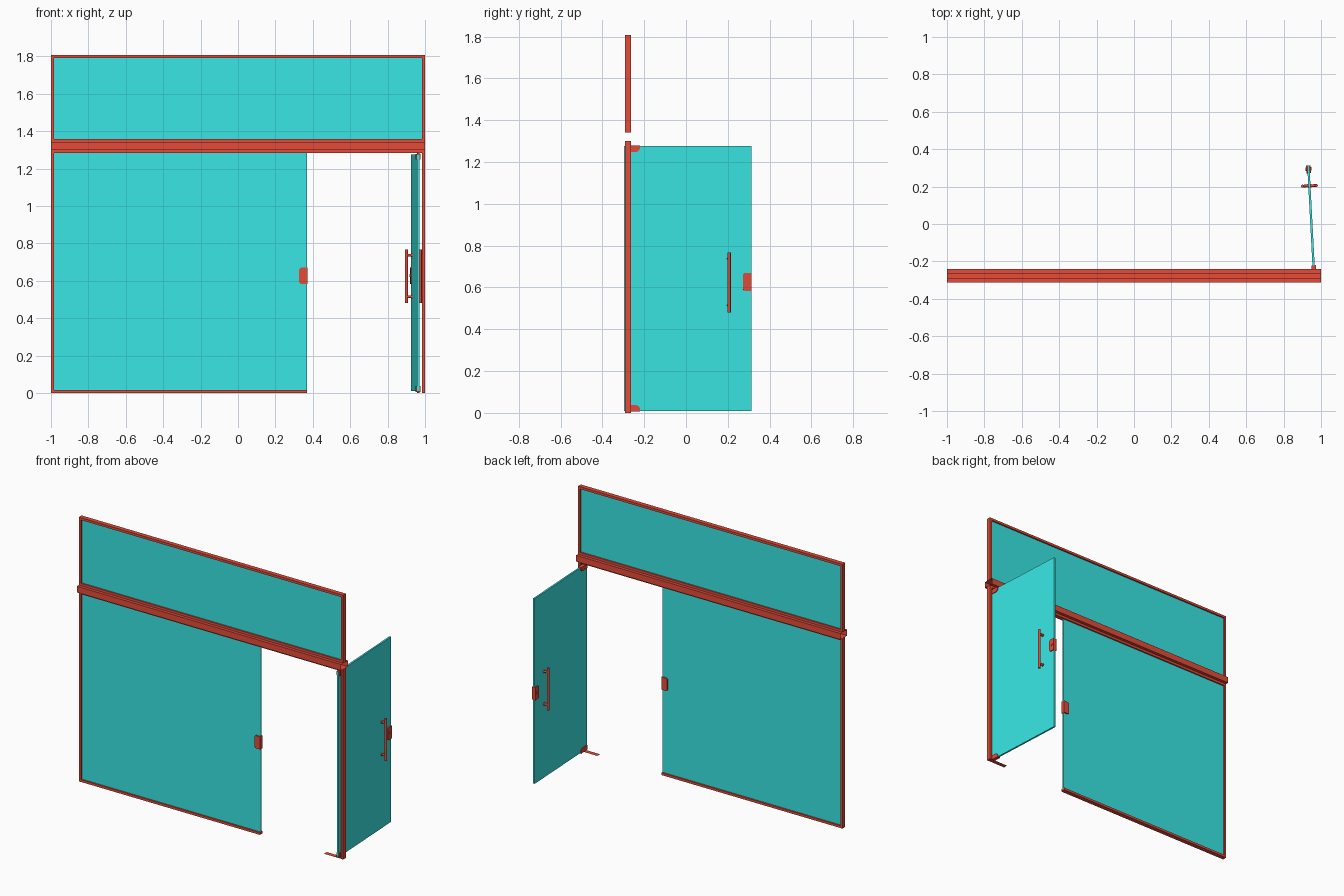
import bpy, bmesh, math
from mathutils import Matrix, Vector

if "Cube" in bpy.data.objects:
    bpy.data.objects.remove(bpy.data.objects["Cube"])


def material(name, rgb):
    m = bpy.data.materials.new(name)
    m.diffuse_color = (*rgb, 1)
    m.use_nodes = True
    m.node_tree.nodes["Principled BSDF"].inputs["Base Color"].default_value = m.diffuse_color
    return m


RED = material("red_metal", (0.78, 0.07, 0.04))
TEAL = material("teal_glass", (0.04, 0.79, 0.77))
FRAME_Y, T = -0.277, 0.016          # frame plane and bar thickness
# door local frame: y runs along the leaf from the pivot, x is its thickness
DOOR = Matrix.Translation((0.964, -0.297, 0)) @ Matrix.Rotation(math.radians(3), 4, 'Z')
I = Matrix.Identity(4)


def finish(name, bm, mat, xf=I, smooth=False):
    bmesh.ops.transform(bm, matrix=xf, verts=bm.verts)
    bmesh.ops.recalc_face_normals(bm, faces=bm.faces)
    me = bpy.data.meshes.new(name)
    bm.to_mesh(me)
    bm.free()
    me.materials.append(mat)
    ob = bpy.data.objects.new(name, me)
    bpy.context.collection.objects.link(ob)
    if smooth:
        bpy.ops.object.select_all(action='DESELECT')
        ob.select_set(True)
        bpy.context.view_layer.objects.active = ob
        bpy.ops.object.shade_smooth_by_angle(angle=math.radians(35))
    return ob


def box(name, x, y, z, mat=RED, xf=I):
    bm = bmesh.new()
    lo, hi = Vector((x[0], y[0], z[0])), Vector((x[1], y[1], z[1]))
    bmesh.ops.create_cube(bm, size=1, matrix=Matrix.Translation((lo + hi) / 2)
                          @ Matrix.Diagonal((*(hi - lo), 1)))
    return finish(name, bm, mat, xf)


def rod(name, a, b, r, xf=I):
    a, b = Vector(a), Vector(b)
    d = b - a
    m = Matrix.Translation((a + b) / 2) @ d.to_track_quat('Z', 'Y').to_matrix().to_4x4()
    bm = bmesh.new()
    bmesh.ops.create_cone(bm, cap_ends=True, segments=20, radius1=r, radius2=r,
                          depth=d.length, matrix=m)
    return finish(name, bm, RED, xf, True)


def plate(name, u, z, thick, radii, xf):
    """Plate in the local y-z plane; radii for corners (u0z0, u1z0, u1z1, u0z1)."""
    corners = [(u[0], z[0], 1, 1), (u[1], z[0], -1, 1), (u[1], z[1], -1, -1), (u[0], z[1], 1, -1)]
    pts = []
    for i, ((cu, cz, su, sz), r) in enumerate(zip(corners, radii)):
        if r == 0:
            pts.append((cu, cz))
            continue
        for k in range(7):
            a = math.pi + (i + k / 6) * math.pi / 2
            pts.append((cu + su * r + r * math.cos(a), cz + sz * r + r * math.sin(a)))
    bm = bmesh.new()
    f = bm.faces.new([bm.verts.new((-thick / 2, p, q)) for p, q in pts])
    ext = bmesh.ops.extrude_face_region(bm, geom=[f])
    bmesh.ops.translate(bm, vec=(thick, 0, 0),
                        verts=[v for v in ext["geom"] if isinstance(v, bmesh.types.BMVert)])
    return finish(name, bm, RED, xf, True)


FY = (FRAME_Y - 0.015, FRAME_Y + 0.015)
GY = (FRAME_Y - 0.005, FRAME_Y + 0.005)

# transom beam: open-ended tube
bm = bmesh.new()
ends = [[bm.verts.new((x, y, z)) for y, z in
         ((-0.313, 1.30), (-0.241, 1.30), (-0.241, 1.342), (-0.313, 1.342))] for x in (-1, 1)]
for i in range(4):
    j = (i + 1) % 4
    bm.faces.new((ends[0][i], ends[0][j], ends[1][j], ends[1][i]))
finish("transom_beam", bm, RED)

# frame bars above and below the beam
for label, z0, z1 in (("upper", 1.342, 1.807), ("lower", 0.0, 1.30)):
    for side, x0 in (("left", -1), ("right", 1 - T)):
        box(f"{label}_{side}_post", (x0, x0 + T), FY, (z0, z1))
    box(f"{label}_top_rail", (-1 + T, 1 - T), FY, (z1 - T, z1))
box("upper_bottom_rail", (-1 + T, 1 - T), FY, (1.342, 1.342 + T))
box("fixed_bottom_rail", (-1 + T, 0.37), FY, (0, T))

# fixed glass
box("transom_glass", (-1 + T, 1 - T), GY, (1.342 + T, 1.807 - T), TEAL)
box("fixed_glass", (-1 + T, 0.37), GY, (T, 1.30 - T), TEAL)

# strike plate on the fixed glass edge (local y mapped to world x)
STRIKE = Matrix.Translation((0, FRAME_Y, 0)) @ Matrix.Rotation(-math.pi / 2, 4, 'Z')
plate("strike_plate", (0.327, 0.371), (0.583, 0.67), 0.026, (0.013, 0, 0, 0.013), STRIKE)

# flat floor pivot plate
bm = bmesh.new()
bm.faces.new([bm.verts.new((x, y, 0.001)) for x, y in
              ((0.855, FY[0]), (0.984, FY[0]), (0.984, FY[1]), (0.855, FY[1]))])
finish("floor_pivot_plate", bm, RED)

# door leaf, opened inwards
box("door_glass", (-0.006, 0.006), (0, 0.61), (0.01, 1.276), TEAL, DOOR)
plate("door_top_hinge", (0.005, 0.076), (1.248, 1.278), 0.024, (0, 0.02, 0, 0), DOOR)
plate("door_bottom_hinge", (0.005, 0.076), (0.006, 0.037), 0.024, (0, 0, 0.02, 0), DOOR)
for name, z0, z1 in (("top", 1.27, 1.30), ("bottom", 0.0, 0.01)):
    rod(f"door_{name}_pivot", (0, 0.02, z0), (0, 0.02, z1), 0.007, DOOR)

# door lock with key cylinder
plate("door_lock", (0.569, 0.611), (0.583, 0.67), 0.024, (0.013, 0, 0, 0.013), DOOR)
rod("lock_cylinder", (-0.016, 0.592, 0.628), (0.016, 0.592, 0.628), 0.009, DOOR)

# pull handles on both faces
for side, s in (("inner", -1), ("outer", 1)):
    rod(f"{side}_handle_bar", (s * 0.037, 0.502, 0.48), (s * 0.037, 0.502, 0.768), 0.008, DOOR)
    for level, z in (("lower", 0.515), ("upper", 0.737)):
        rod(f"{side}_handle_{level}_mount", (s * 0.005, 0.502, z), (s * 0.037, 0.502, z), 0.007, DOOR)
        rod(f"{side}_handle_{level}_washer", (s * 0.005, 0.502, z), (s * 0.011, 0.502, z), 0.010, DOOR)
